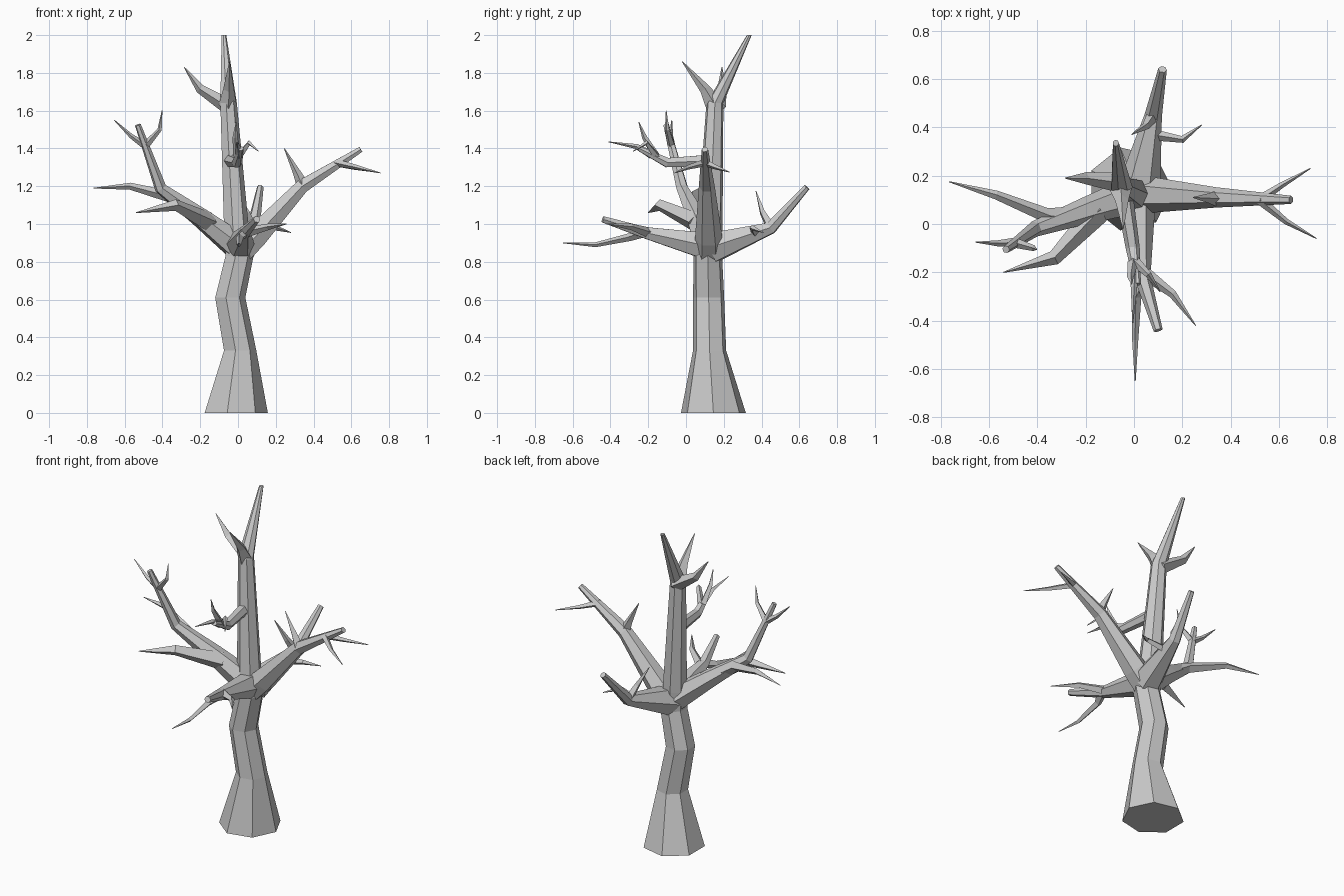
import bpy, bmesh, math
from mathutils import Vector


def limb(name, pts, sides, level=False, turn=0.0):
    """Tapered faceted tube through (x, y, z, radius) points."""
    pos = [Vector(p[:3]) for p in pts]
    bm = bmesh.new()
    rings, u = [], None
    for i, p in enumerate(pos):
        a = (p - pos[i - 1]).normalized() if i else Vector()
        b = (pos[i + 1] - p).normalized() if i < len(pos) - 1 else Vector()
        n = Vector((0, 0, 1)) if level else (a + b).normalized()
        if u is None:
            u = Vector((1, 0, 0)) if level else n.cross(Vector((0, 0, 1)))
        u = (u - n * u.dot(n)).normalized()
        v = n.cross(u)
        r = pts[i][3]
        ring = []
        for k in range(sides):
            t = turn + 2 * math.pi * k / sides
            ring.append(bm.verts.new(p + (u * math.cos(t) + v * math.sin(t)) * r))
        rings.append(ring)
    for lo, hi in zip(rings, rings[1:]):
        for k in range(sides):
            j = (k + 1) % sides
            bm.faces.new((lo[k], lo[j], hi[j], hi[k]))
    bm.faces.new(rings[0][::-1])
    bm.faces.new(rings[-1])
    bmesh.ops.recalc_face_normals(bm, faces=bm.faces)
    me = bpy.data.meshes.new(name)
    bm.to_mesh(me)
    bm.free()
    ob = bpy.data.objects.new(name, me)
    bpy.context.collection.objects.link(ob)
    return ob


def twig(name, r, *pts):
    """Four-sided twig that narrows to a point."""
    last = len(pts) - 1
    limb(name, [(*p, r * (1 - i / last) ** 0.8 + 0.002) for i, p in enumerate(pts)], 4)


# Trunk with flared foot and bent crown
limb("trunk", [(-0.018, 0.145, 0, 0.176), (0.007, 0.125, 0.33, 0.09),
               (-0.045, 0.12, 0.61, 0.084), (0.004, 0.115, 0.83, 0.078),
               (-0.01, 0.125, 0.95, 0.07), (-0.052, 0.153, 1.64, 0.046),
               (-0.075, 0.335, 2.0, 0.013)], 7, level=True)

# Main branches
limb("right_branch", [(0.0, 0.12, 0.84, 0.074), (0.09, 0.12, 0.93, 0.072),
                      (0.34, 0.11, 1.2, 0.042), (0.65, 0.10, 1.395, 0.017)], 6)
limb("back_branch", [(0.02, 0.14, 0.875, 0.09), (0.08, 0.45, 0.98, 0.036),
                     (0.118, 0.64, 1.195, 0.018)], 6)
limb("left_branch", [(0.0, 0.12, 0.88, 0.078), (-0.2, 0.055, 1.035, 0.055),
                     (-0.41, -0.02, 1.19, 0.033), (-0.53, -0.105, 1.525, 0.016)], 6)
limb("front_branch", [(0.01, 0.1, 0.885, 0.08), (0.035, -0.22, 0.955, 0.034),
                      (0.1, -0.44, 1.025, 0.019)], 6)
limb("upper_front_branch", [(-0.04, 0.12, 1.335, 0.036), (-0.005, -0.1, 1.325, 0.029),
                            (0.015, -0.25, 1.4, 0.014)], 6)

# Twigs on the right branch
twig("right_twig_up", 0.032, (0.345, 0.105, 1.2), (0.31, 0.107, 1.275), (0.245, 0.11, 1.4))
twig("right_twig_back", 0.018, (0.52, 0.1, 1.325), (0.61, 0.16, 1.3), (0.73, 0.23, 1.275))
twig("right_twig_front", 0.018, (0.52, 0.1, 1.325), (0.63, 0.01, 1.3), (0.755, -0.06, 1.27))

# Twigs on the back branch
twig("back_twig_up", 0.026, (0.08, 0.45, 0.98), (0.05, 0.405, 1.06), (-0.01, 0.37, 1.175))
twig("back_twig_side", 0.022, (0.075, 0.37, 0.95), (0.2, 0.35, 0.98), (0.28, 0.41, 0.955))

# Twigs on the left branch
twig("left_twig_outer", 0.018, (-0.485, -0.075, 1.41), (-0.565, -0.08, 1.465), (-0.655, -0.075, 1.55))
twig("left_twig_inner", 0.018, (-0.485, -0.08, 1.42), (-0.415, -0.1, 1.5), (-0.402, -0.105, 1.6))
twig("left_twig_long", 0.04, (-0.27, 0.03, 1.085), (-0.36, 0.035, 1.145),
     (-0.57, 0.12, 1.2), (-0.765, 0.175, 1.19))
twig("left_twig_low", 0.05, (-0.15, 0.05, 1.01), (-0.33, -0.14, 1.1), (-0.54, -0.2, 1.06))

# Twigs on the front branch
twig("front_twig_long", 0.026, (0.04, -0.23, 0.955), (0.01, -0.3, 0.93),
     (0.005, -0.48, 0.89), (0.005, -0.65, 0.9))
twig("front_twig_side", 0.026, (0.04, -0.2, 0.955), (0.16, -0.29, 0.985), (0.255, -0.42, 1.0))

# Twigs on the upper front branch
twig("upper_twig_front", 0.02, (0.005, -0.18, 1.365), (0.0, -0.26, 1.41), (-0.005, -0.41, 1.435))
twig("upper_twig_rise", 0.02, (-0.005, -0.16, 1.36), (-0.015, -0.22, 1.46), (-0.01, -0.25, 1.54))
twig("upper_twig_side", 0.02, (0.0, -0.15, 1.35), (0.06, -0.21, 1.43), (0.108, -0.28, 1.385))

# Twigs at the crown
twig("crown_twig_left", 0.04, (-0.05, 0.17, 1.62), (-0.2, 0.19, 1.715), (-0.285, 0.19, 1.83))
twig("crown_twig_front", 0.046, (-0.055, 0.15, 1.63), (-0.05, 0.1, 1.715), (-0.045, -0.02, 1.86))
